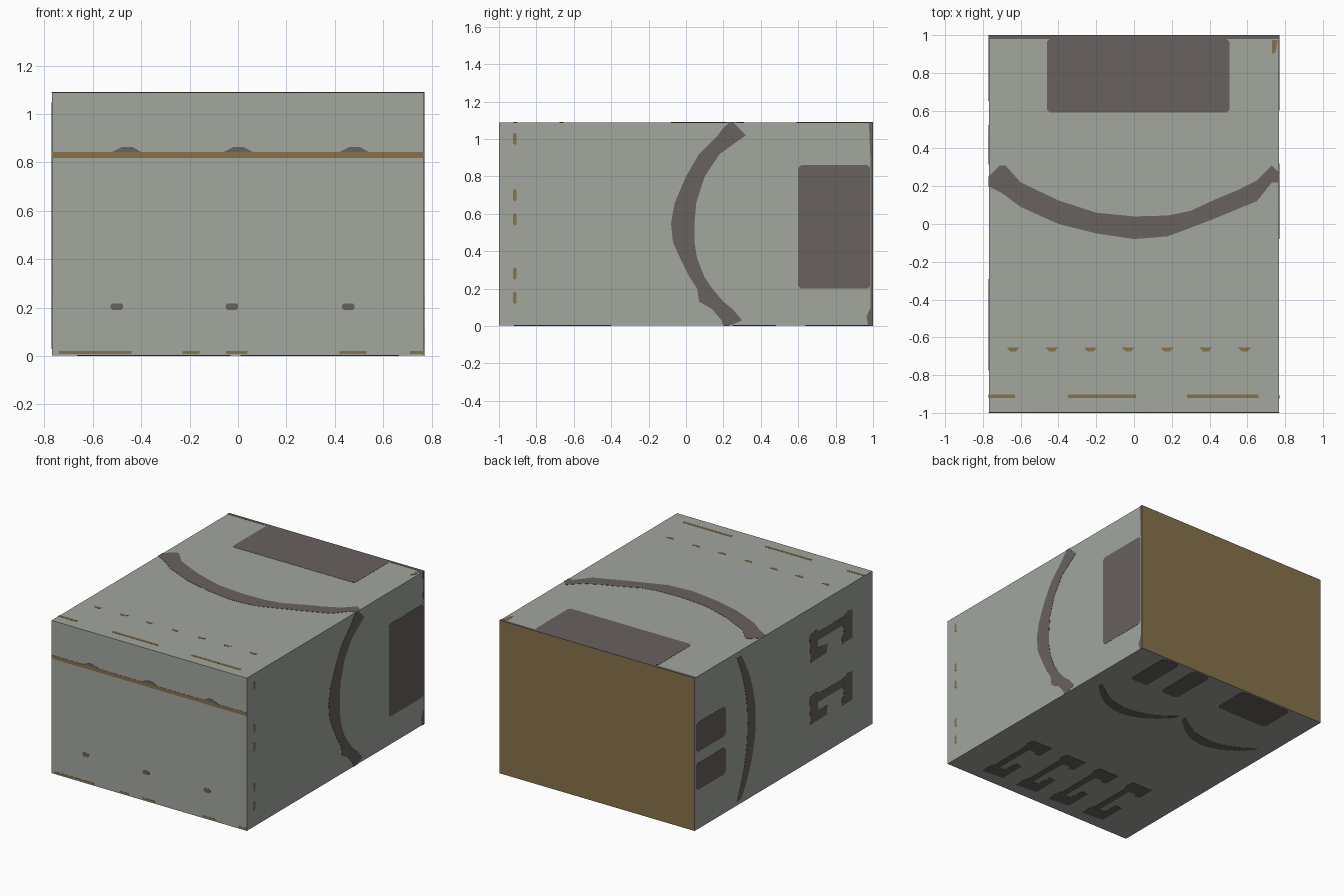
import bpy, bmesh

if "Cube" in bpy.data.objects:
    bpy.data.objects.remove(bpy.data.objects["Cube"])

W, D, H, T = 0.77, 1.0, 1.09, 0.0015   # half width, half depth, height, plate thickness


def material(name, rgb):
    m = bpy.data.materials.new(name)
    m.diffuse_color = (*rgb, 1)
    m.use_nodes = True
    m.node_tree.nodes["Principled BSDF"].inputs["Base Color"].default_value = m.diffuse_color
    return m


GREY = material("pale_grey", (0.36, 0.385, 0.345))
DARK = material("dark_taupe", (0.14, 0.122, 0.113))
BROWN = material("ochre_brown", (0.245, 0.17, 0.067))

# Flat 2D coordinates (u, v) and depth d below the surface -> 3D, for each side
SIDES = {
    "front": lambda u, v, d: (u, -D + d, v),
    "right": lambda u, v, d: (W - d, u, v),
    "left": lambda u, v, d: (-W + d, u, v),
    "top": lambda u, v, d: (u, v, H - d),
    "bottom": lambda u, v, d: (u, v, d),
}


def make_object(name, bm, mats):
    bmesh.ops.recalc_face_normals(bm, faces=bm.faces[:])
    me = bpy.data.meshes.new(name)
    bm.to_mesh(me)
    bm.free()
    for m in mats:
        me.materials.append(m)
    ob = bpy.data.objects.new(name, me)
    bpy.context.collection.objects.link(ob)
    return ob


def plates(name, side, outlines, mat):
    """Thin painted plates lying on one side of the block."""
    bm = bmesh.new()
    for pts in outlines:
        low = [bm.verts.new(SIDES[side](u, v, T)) for u, v in pts]
        top = [bm.verts.new(SIDES[side](u, v, 0)) for u, v in pts]
        bm.faces.new(low)
        bm.faces.new(top)
        for i in range(len(pts)):
            j = (i + 1) % len(pts)
            bm.faces.new((low[i], low[j], top[j], top[i]))
    return make_object(name, bm, [mat])


def rect(u0, u1, v0, v1, c=0.0):
    """Rectangle, optionally with clipped corners."""
    if not c:
        return [(u0, v0), (u1, v0), (u1, v1), (u0, v1)]
    return [(u0 + c, v0), (u1 - c, v0), (u1, v0 + c), (u1, v1 - c),
            (u1 - c, v1), (u0 + c, v1), (u0, v1 - c), (u0, v0 + c)]


def band(rows):
    """Curved stripe from rows of (along, low edge, high edge)."""
    return [(t, a) for t, a, b in rows] + [(t, b) for t, a, b in reversed(rows)]


def flip(pts):
    return [(v, u) for u, v in pts]


def hook(u0, u1, v0, v1):
    """Bracket-shaped mark opening toward low v, with one inward foot."""
    du, dv = u1 - u0, v1 - v0
    shape = [(0.03, 0), (0.4, 0.02), (0.42, 0.32), (0.2, 0.36), (0.2, 0.62), (0.78, 0.62),
             (0.8, 0.3), (0.74, 0.22), (0.76, 0), (1, 0), (1, 0.95), (0.9, 1), (0.78, 0.9),
             (0.25, 0.9), (0.15, 1), (0, 0.95)]
    return [(u0 + a * du, v0 + b * dv) for a, b in shape]


def arc(u0, u1, mid, end, w, n=14):
    """Even shallow arc with tapered ends."""
    rows = []
    for i in range(n + 1):
        s = 2 * i / n - 1
        c = mid + (end - mid) * s * s
        h = w / 2 * (1 - 0.45 * s * s)
        rows.append((u0 + (u1 - u0) * i / n, c - h, c + h))
    return band(rows)


# Main block: grey with a brown back
bm = bmesh.new()
bmesh.ops.create_cube(bm, size=1)
for v in bm.verts:
    v.co.x *= 2 * (W - T)
    v.co.y = D if v.co.y > 0 else -D + T
    v.co.z = H - T if v.co.z > 0 else T
for f in bm.faces:
    if f.calc_center_median().y > D - 0.01:
        f.material_index = 1
make_object("block", bm, [GREY, BROWN])

# Front: brown line, small bumps and dots, broken line at the foot
plates("front_line", "front", [rect(-W, W, 0.818, 0.843)], BROWN)
plates("front_bumps", "front",
       [[(x - 0.06, 0.843), (x + 0.06, 0.843), (x + 0.025, 0.863), (x - 0.02, 0.863)]
        for x in (-0.46, 0, 0.48)], DARK)
plates("front_dots", "front",
       [rect(x - 0.026, x + 0.026, 0.19, 0.218, 0.008) for x in (-0.5, -0.025, 0.455)], DARK)
plates("front_foot_line", "front",
       [rect(a, b, 0.008, 0.02) for a, b in
        ((-0.74, -0.44), (-0.23, -0.16), (-0.05, 0.04), (0.42, 0.53), (0.71, 0.77))], BROWN)

# Right side: broad arc, back panel, rim and brown flecks
plates("right_arc", "right", [flip(band([
    (0, 0.20, 0.23), (0.03, 0.19, 0.30), (0.09, 0.14, 0.25), (0.13, 0.07, 0.20),
    (0.2, 0.06, 0.14), (0.26, 0.02, 0.10), (0.36, -0.03, 0.06), (0.45, -0.07, 0.045),
    (0.55, -0.08, 0.045), (0.66, -0.06, 0.055), (0.8, 0.0, 0.10), (0.92, 0.07, 0.18),
    (1.02, 0.17, 0.32), (1.06, 0.20, 0.28), (1.09, 0.235, 0.25)]))], DARK)
plates("right_panel", "right", [rect(0.6, 0.985, 0.2, 0.86, 0.015)], DARK)
plates("right_rim", "right", [flip(band([
    (0, 0.975, 1), (0.05, 0.965, 1), (0.1, 0.987, 1), (0.86, 0.987, 1), (H, 0.978, 1)]))], DARK)
plates("right_flecks", "right",
       [rect(-0.925, -0.905, z - 0.032, z + 0.032, 0.008)
        for z in (0.15, 0.28, 0.57, 0.7, 1.0)], BROWN)

# Top: broad arc, back panel, rim and brown dashes
plates("top_arc", "top", [band([
    (-0.77, 0.2, 0.25), (-0.71, 0.17, 0.31), (-0.68, 0.15, 0.31), (-0.6, 0.09, 0.22),
    (-0.4, 0.0, 0.125), (-0.2, -0.05, 0.06), (0, -0.08, 0.04), (0.18, -0.065, 0.045),
    (0.3, -0.02, 0.07), (0.43, 0.03, 0.13), (0.55, 0.08, 0.18), (0.65, 0.12, 0.23),
    (0.73, 0.22, 0.31), (0.77, 0.22, 0.27)])], DARK)
plates("top_panel", "top", [rect(-0.46, 0.505, 0.59, 0.98, 0.015)], DARK)
plates("top_rim", "top", [rect(-W, W, 0.98, 1)], DARK)
plates("top_corner_fleck", "top", [[(0.73, 0.9), (0.75, 0.91), (0.76, 0.975), (0.73, 0.975)]], BROWN)
plates("top_flecks", "top",
       [[(x - 0.033, -0.655), (x - 0.015, -0.675), (x + 0.015, -0.675), (x + 0.033, -0.655)]
        for x in (-0.64, -0.435, -0.23, -0.03, 0.175, 0.38, 0.585)], BROWN)
plates("top_dashes", "top",
       [rect(a, b, -0.922, -0.903) for a, b in ((-0.77, -0.63), (-0.35, 0.01), (0.28, 0.66))], BROWN)

# Left side: thin arc, two back panels and two hook marks
plates("left_arc", "left", [flip(arc(0.03, 1.05, 0.36, 0.5, 0.09))], DARK)
plates("left_panels", "left",
       [rect(0.65, 0.985, a, b, 0.02) for a, b in ((0.28, 0.47), (0.55, 0.76))], DARK)
plates("left_hooks", "left",
       [hook(-0.29, -0.775, z, z + 0.21) for z in (0.26, 0.70)], DARK)

# Underside: two arcs, three back panels and four hook marks
plates("bottom_arcs", "bottom",
       [arc(0.01, 0.665, 0.285, 0.45, 0.075), arc(-0.665, -0.045, 0.31, 0.46, 0.075)], DARK)
plates("bottom_panels", "bottom",
       [rect(a, b, c, 0.985, 0.02) for a, b, c in
        ((0.43, 0.57, 0.64), (0.17, 0.31, 0.64), (-0.52, -0.11, 0.72))], DARK)
plates("bottom_hooks", "bottom",
       [flip(hook(-0.92, -0.4, x - 0.09, x + 0.08)) for x in (0.46, 0.17, -0.11, -0.4)], DARK)
